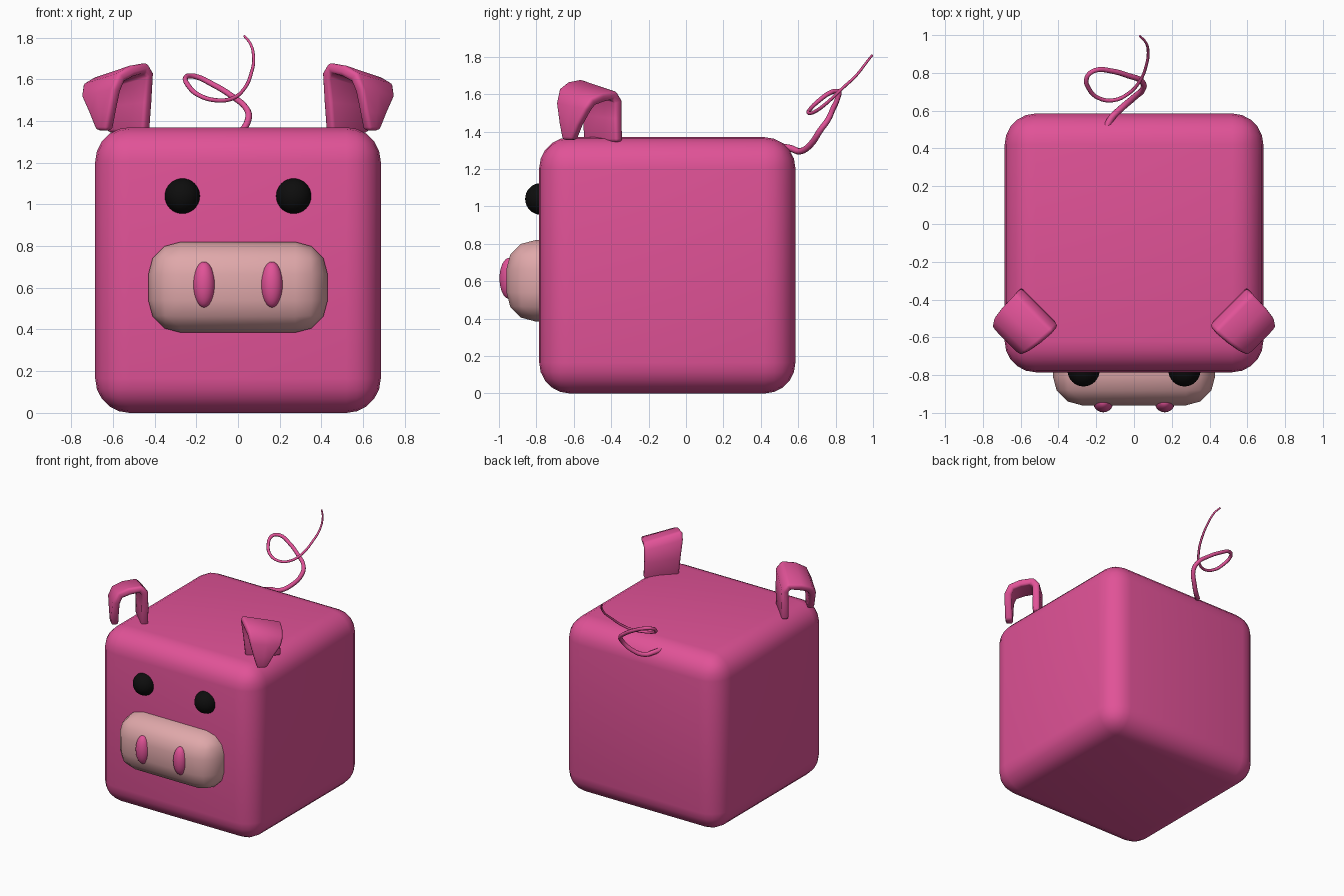
import bpy, bmesh, math
from mathutils import Vector

if "Cube" in bpy.data.objects:
    bpy.data.objects.remove(bpy.data.objects["Cube"])


def material(name, rgb):
    m = bpy.data.materials.new(name)
    m.diffuse_color = (*rgb, 1)
    m.use_nodes = True
    m.node_tree.nodes["Principled BSDF"].inputs["Base Color"].default_value = m.diffuse_color
    return m


PINK = material("pink", (0.75, 0.085, 0.31))
PALE = material("pale_pink", (0.74, 0.39, 0.40))
BLACK = material("black", (0.004, 0.004, 0.004))


def add(name, bm, mat):
    bmesh.ops.recalc_face_normals(bm, faces=bm.faces)
    for f in bm.faces:
        f.smooth = True
    me = bpy.data.meshes.new(name)
    bm.to_mesh(me)
    bm.free()
    me.materials.append(mat)
    ob = bpy.data.objects.new(name, me)
    bpy.context.collection.objects.link(ob)
    return ob


def rounded_box(name, lo, hi, radius, segments, mat):
    lo, hi = Vector(lo), Vector(hi)
    bm = bmesh.new()
    bmesh.ops.create_cube(bm, size=1)
    bmesh.ops.scale(bm, vec=hi - lo, verts=bm.verts)
    bmesh.ops.translate(bm, vec=(lo + hi) / 2, verts=bm.verts)
    bmesh.ops.bevel(bm, geom=bm.edges[:], offset=radius, segments=segments,
                    profile=0.5, affect='EDGES')
    return add(name, bm, mat)


def ellipsoid(name, centre, radii, mat):
    bm = bmesh.new()
    bmesh.ops.create_uvsphere(bm, u_segments=32, v_segments=16, radius=1)
    bmesh.ops.scale(bm, vec=radii, verts=bm.verts)
    bmesh.ops.translate(bm, vec=centre, verts=bm.verts)
    return add(name, bm, mat)


# Folded ear: strip running up the back slab, over the fold, down to the tip.
# Each row: distance along fold direction, height, width centre, half width, tilt
EAR = [(0.685, 1.345, 0.060, 0.125, 0.00), (0.685, 1.48, 0.050, 0.130, -0.08),
       (0.688, 1.59, 0.042, 0.140, -0.22), (0.715, 1.625, 0.040, 0.140, -0.24),
       (0.80, 1.612, 0.042, 0.135, -0.24), (0.865, 1.585, 0.043, 0.125, -0.22),
       (0.890, 1.53, 0.040, 0.110, -0.15), (0.893, 1.44, 0.025, 0.070, -0.05),
       (0.893, 1.355, 0.014, 0.035, 0.00)]


def ear(name, side):
    bm = bmesh.new()
    rows = []
    for f, z, wc, hw, tilt in EAR:
        row = []
        for t in (-1, 0, 1):
            w = wc + t * hw
            row.append(bm.verts.new((side * (f + w) * math.sqrt(0.5),
                                     (w - f) * math.sqrt(0.5), z + tilt * t * hw)))
        rows.append(row)
    for a, b in zip(rows, rows[1:]):
        for i in range(2):
            bm.faces.new((a[i], a[i + 1], b[i + 1], b[i]))
    ob = add(name, bm, PINK)
    s = ob.modifiers.new("thickness", 'SOLIDIFY')
    s.thickness, s.offset = 0.052, 0
    b = ob.modifiers.new("soft_edges", 'BEVEL')
    b.width, b.segments, b.angle_limit = 0.016, 2, math.radians(50)


# Body and snout
rounded_box("body", (-0.685, -0.785, 0), (0.685, 0.585, 1.37), 0.165, 5, PINK)
rounded_box("snout", (-0.43, -0.96, 0.385), (0.43, -0.5, 0.82), 0.155, 3, PALE)

# Paired eyes, nostrils and ears
for side, label in ((-1, "left"), (1, "right")):
    ellipsoid(label + "_eye", (side * 0.267, -0.775, 1.04), (0.085, 0.085, 0.085), BLACK)
    ellipsoid(label + "_nostril", (side * 0.163, -0.945, 0.615), (0.053, 0.052, 0.11), PINK)
    ear(label + "_ear", side)

# Curly tapering tail
TAIL = [(-0.15, 0.50, 1.32), (-0.12, 0.56, 1.31), (-0.07, 0.61, 1.295), (0.0, 0.67, 1.335),
        (0.05, 0.72, 1.41), (0.04, 0.757, 1.46), (-0.03, 0.785, 1.52),
        (-0.12, 0.81, 1.575), (-0.21, 0.812, 1.615), (-0.25, 0.775, 1.61),
        (-0.235, 0.71, 1.565), (-0.19, 0.668, 1.525), (-0.11, 0.655, 1.50),
        (-0.03, 0.69, 1.507), (0.03, 0.755, 1.555), (0.065, 0.84, 1.635),
        (0.075, 0.91, 1.70), (0.06, 0.965, 1.77), (0.03, 0.995, 1.808)]
cu = bpy.data.curves.new("tail", 'CURVE')
cu.dimensions = '3D'
cu.bevel_depth, cu.bevel_resolution, cu.resolution_u = 1, 2, 4
cu.use_fill_caps = True
sp = cu.splines.new('BEZIER')
sp.bezier_points.add(len(TAIL) - 1)
for i, (p, co) in enumerate(zip(sp.bezier_points, TAIL)):
    p.co = co
    p.handle_left_type = p.handle_right_type = 'AUTO'
    p.radius = 0.019 - 0.013 * i / (len(TAIL) - 1)
cu.materials.append(PINK)
bpy.context.collection.objects.link(bpy.data.objects.new("tail", cu))
